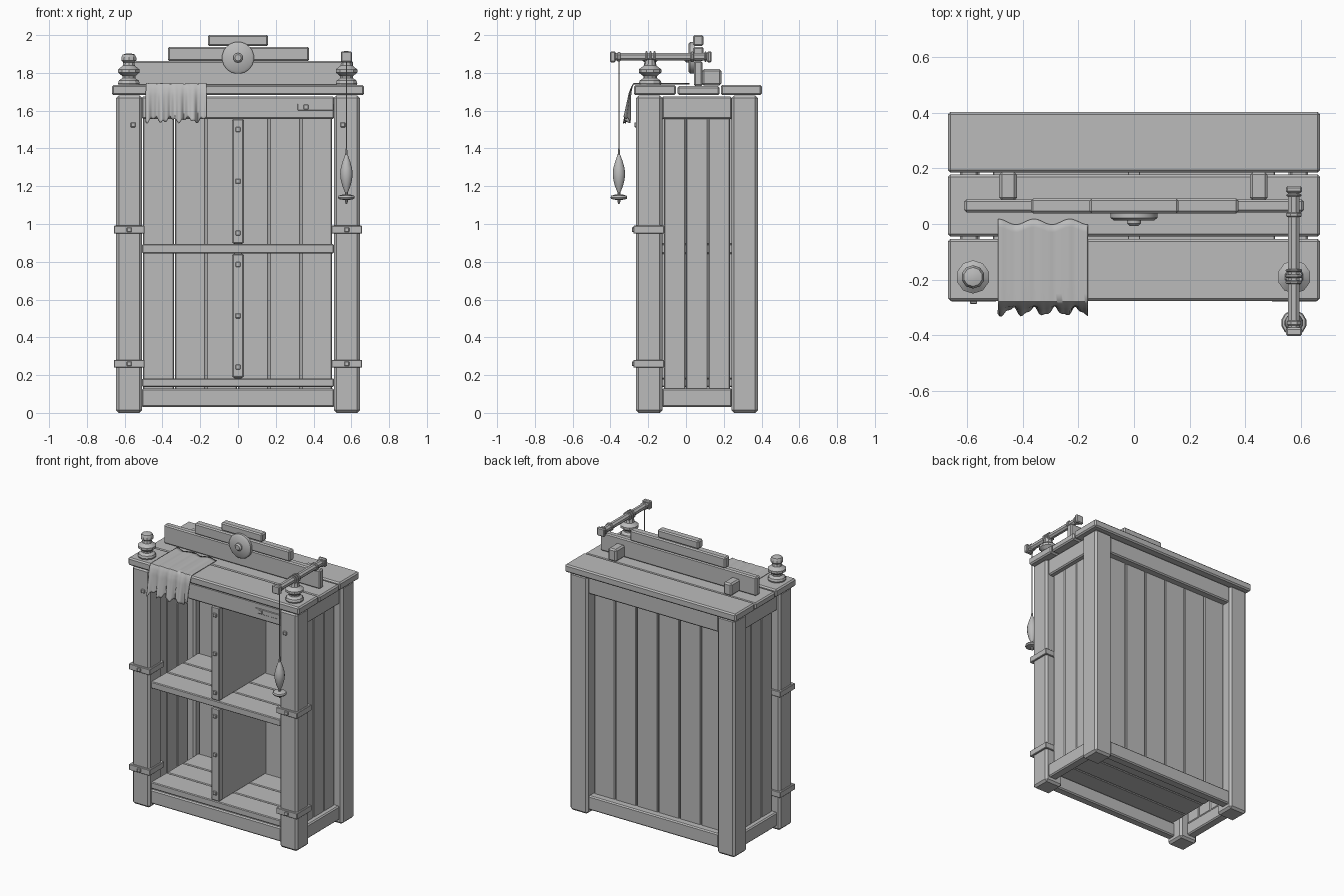
import bpy, bmesh, math
from mathutils import Matrix, Vector

if "Cube" in bpy.data.objects:
    bpy.data.objects.remove(bpy.data.objects["Cube"])

# One plain grey for every part
GREY = bpy.data.materials.new("plain_grey")
GREY.diffuse_color = (0.5, 0.5, 0.5, 1)
GREY.use_nodes = True
GREY.node_tree.nodes["Principled BSDF"].inputs["Base Color"].default_value = GREY.diffuse_color


def finish(bm, name, smooth=None):
    bmesh.ops.recalc_face_normals(bm, faces=bm.faces[:])
    me = bpy.data.meshes.new(name)
    bm.to_mesh(me)
    bm.free()
    if smooth:
        me.shade_smooth()
        me.set_sharp_from_angle(angle=math.radians(smooth))
    me.materials.append(GREY)
    ob = bpy.data.objects.new(name, me)
    bpy.context.collection.objects.link(ob)
    return ob


def box(name, x, y, z, bevel=0.008):
    """Chamfered box from (min, max) ranges."""
    bm = bmesh.new()
    size = [b - a for a, b in (x, y, z)]
    mid = [(a + b) / 2 for a, b in (x, y, z)]
    bmesh.ops.create_cube(bm, size=1, matrix=Matrix.Translation(mid) @ Matrix.Diagonal((*size, 1)))
    if bevel:
        bmesh.ops.bevel(bm, geom=bm.edges[:], offset=bevel, segments=1, affect='EDGES')
    return finish(bm, name)


def lathe(name, profile, at, sides=12, axis='Z', smooth=40):
    """Spin (radius, height) points round z, or round y when axis is Y."""
    bm = bmesh.new()
    rings = []
    for r, h in profile:
        ring = []
        for i in range(sides):
            a = 2 * math.pi * (i + 0.5) / sides
            c, s = r * math.cos(a), r * math.sin(a)
            p = Vector((c, s, h)) if axis == 'Z' else Vector((c, h, s))
            ring.append(bm.verts.new(p + Vector(at)))
        rings.append(ring)
    for a, b in zip(rings, rings[1:]):
        for i in range(sides):
            j = (i + 1) % sides
            bm.faces.new((a[i], a[j], b[j], b[i]))
    bm.faces.new(rings[0])
    bm.faces.new(rings[-1])
    return finish(bm, name, smooth)


def nail(x, z, y):
    box("nail_head", (x - 0.013, x + 0.013), (y - 0.008, y + 0.006), (z - 0.013, z + 0.013), 0.003)


def span(s, a, b):
    return (a, b) if s > 0 else (-b, -a)


# Posts, side frames, iron bands
for s in (-1, 1):
    px = span(s, 0.507, 0.645)
    box("front_post", px, (-0.265, -0.125), (0, 1.68), 0.014)
    box("back_post", px, (0.24, 0.38), (0, 1.68), 0.014)
    for z in ((0.03, 0.13), (1.555, 1.675)):
        box("side_rail", span(s, 0.56, 0.625), (-0.128, 0.243), z)
    for i in range(3):
        y = -0.117 + i * 0.118
        box("side_slat", span(s, 0.555, 0.59), (y, y + 0.114), (0.11, 1.57), 0.005)
    for z in (0.26, 0.97):
        box("iron_band", span(s, 0.495, 0.657), (-0.279, -0.115), (z - 0.021, z + 0.021), 0.003)
        nail(s * 0.576, z, -0.279)
    nail(s * 0.555, 1.525, -0.265)

# Front and back rails
for z in ((0.03, 0.13), (1.555, 1.675)):
    box("front_rail", (-0.51, 0.51), (-0.25, -0.19), z)
    box("back_rail", (-0.51, 0.51), (0.30, 0.365), z)

# Repair plate on the top rail
box("rail_plate", (0.315, 0.505), (-0.257, -0.247), (1.602, 1.636), 0.002)
nail(0.36, 1.619, -0.256)

# Back boards
for i in range(6):
    x = -0.502 + i * 0.1675
    box("back_board", (x, x + 0.162), (0.28, 0.315), (0.11, 1.57), 0.005)

# Shelves made of three planks
for z in ((0.137, 0.183), (0.845, 0.893)):
    for i in range(3):
        y = -0.25 + i * 0.178
        box("shelf_plank", (-0.507, 0.507), (y, y + 0.174), z, 0.005)

# Centre divider with nailed front strip
for z0, z1 in ((0.183, 0.845), (0.893, 1.56)):
    box("divider_panel", (-0.022, 0.022), (-0.21, 0.282), (z0, z1), 0.003)
    box("divider_strip", (-0.031, 0.031), (-0.255, -0.205), (z0 + 0.004, z1 - 0.004), 0.006)
    for z in (z0 + 0.06, (z0 + z1) / 2, z1 - 0.06):
        nail(0, z, -0.255)

# Top boards
for y, z in (((-0.276, -0.053), 1.736), ((-0.045, 0.178), 1.73), ((0.184, 0.402), 1.736)):
    box("top_board", (-0.668, 0.668), y, (1.682, z), 0.009)

# Stepped crest with braces and round boss
box("crest_board", (-0.61, 0.61), (0.042, 0.088), (1.73, 1.862))
box("crest_middle", (-0.37, 0.375), (0.038, 0.092), (1.862, 1.938))
box("crest_cap", (-0.16, 0.16), (0.038, 0.092), (1.942, 2.0))
for x in (-0.452, 0.448):
    box("crest_brace", (x - 0.032, x + 0.032), (0.085, 0.187), (1.733, 1.82), 0.01)
lathe("crest_boss", [(0.085, 0.045), (0.085, 0.022), (0.072, 0.012)], (0, 0, 1.88), 20, 'Y')
lathe("boss_pin", [(0.026, 0.02), (0.026, 0.002), (0.017, -0.007)], (0, 0, 1.88), 10, 'Y')

# Turned finials
base = [(0.055, 1.73), (0.06, 1.745), (0.055, 1.76), (0.036, 1.772), (0.036, 1.783), (0.06, 1.802),
        (0.06, 1.818), (0.034, 1.838), (0.03, 1.856)]
lathe("left_finial", base + [(0.042, 1.866), (0.042, 1.88), (0.034, 1.897), (0.015, 1.902)],
      (-0.578, -0.19, 0), 10, smooth=30)
lathe("right_finial", base + [(0.03, 1.872)], (0.575, -0.19, 0), 10, smooth=30)

# Arm with collars, running front to back
AX, AZ = 0.574, 1.885
lathe("spindle_arm", [(0.022, -0.39), (0.022, 0.13)], (AX, 0, AZ), 8, 'Y', 20)
for y0, y1, r in ((-0.364, -0.346, 0.027), (-0.215, -0.203, 0.032),
                  (-0.194, -0.182, 0.032), (-0.173, -0.161, 0.032), (0.025, 0.042, 0.03),
                  (0.098, 0.108, 0.03)):
    m = 0.004
    lathe("arm_collar", [(r - m, y0), (r, y0 + m), (r, y1 - m), (r - m, y1)], (AX, 0, AZ), 8, 'Y', 20)
for y0, y1 in ((-0.402, -0.372), (0.112, 0.136)):
    box("arm_end_block", (AX - 0.029, AX + 0.029), (y0, y1), (AZ - 0.029, AZ + 0.029), 0.006)

# Thread and hanging drop spindle
SY = -0.355
lathe("thread_line", [(0.003, 1.38), (0.003, 1.87)], (AX, SY, 0), 6)
lathe("spindle_shaft", [(0.004, 1.107), (0.009, 1.12), (0.009, 1.35), (0.004, 1.40)], (AX, SY, 0), 8)
lathe("wound_thread", [(0.009, 1.17), (0.022, 1.20), (0.031, 1.235), (0.034, 1.265), (0.031, 1.295),
                       (0.021, 1.33), (0.008, 1.365)], (AX, SY, 0), 12)
lathe("spindle_whorl", [(0.02, 1.128), (0.042, 1.132), (0.046, 1.14), (0.042, 1.15), (0.02, 1.156)],
      (AX, SY, 0), 12)

# Cloth draped over the front edge, with folds and a ragged hem
bm = bmesh.new()
NU, NV, FLAT = 48, 24, 10
rows = []
for j in range(NV + 1):
    row = []
    for i in range(NU + 1):
        u = i / NU
        wave = math.sin(u * 2 * math.pi * 4.2 + 0.6) + 0.4 * math.sin(u * 2 * math.pi * 9.1)
        x = -0.488 + 0.322 * u
        if j <= FLAT:
            t = j / FLAT
            back = 0.008 + 0.01 * math.cos(u * 2 * math.pi * 2.5)
            y = back * (1 - t) - 0.278 * t
            z = 1.74 + 0.002 * (1 + wave * 0.6)
        else:
            t = (j - FLAT) / (NV - FLAT)
            drop = 0.188 + 0.012 * math.sin(u * 23 + 1.5) + 0.008 * math.sin(u * 61)
            y = -0.283 - 0.008 * min(1, t * 4) - t * (0.022 + 0.014 * wave)
            z = 1.739 - drop * t
        row.append(bm.verts.new((x, y, z)))
    rows.append(row)
for a, b in zip(rows, rows[1:]):
    for i in range(NU):
        bm.faces.new((a[i], a[i + 1], b[i + 1], b[i]))
cloth = finish(bm, "draped_cloth", 60)
sol = cloth.modifiers.new("thickness", 'SOLIDIFY')
sol.thickness = 0.004
sol.offset = 0
